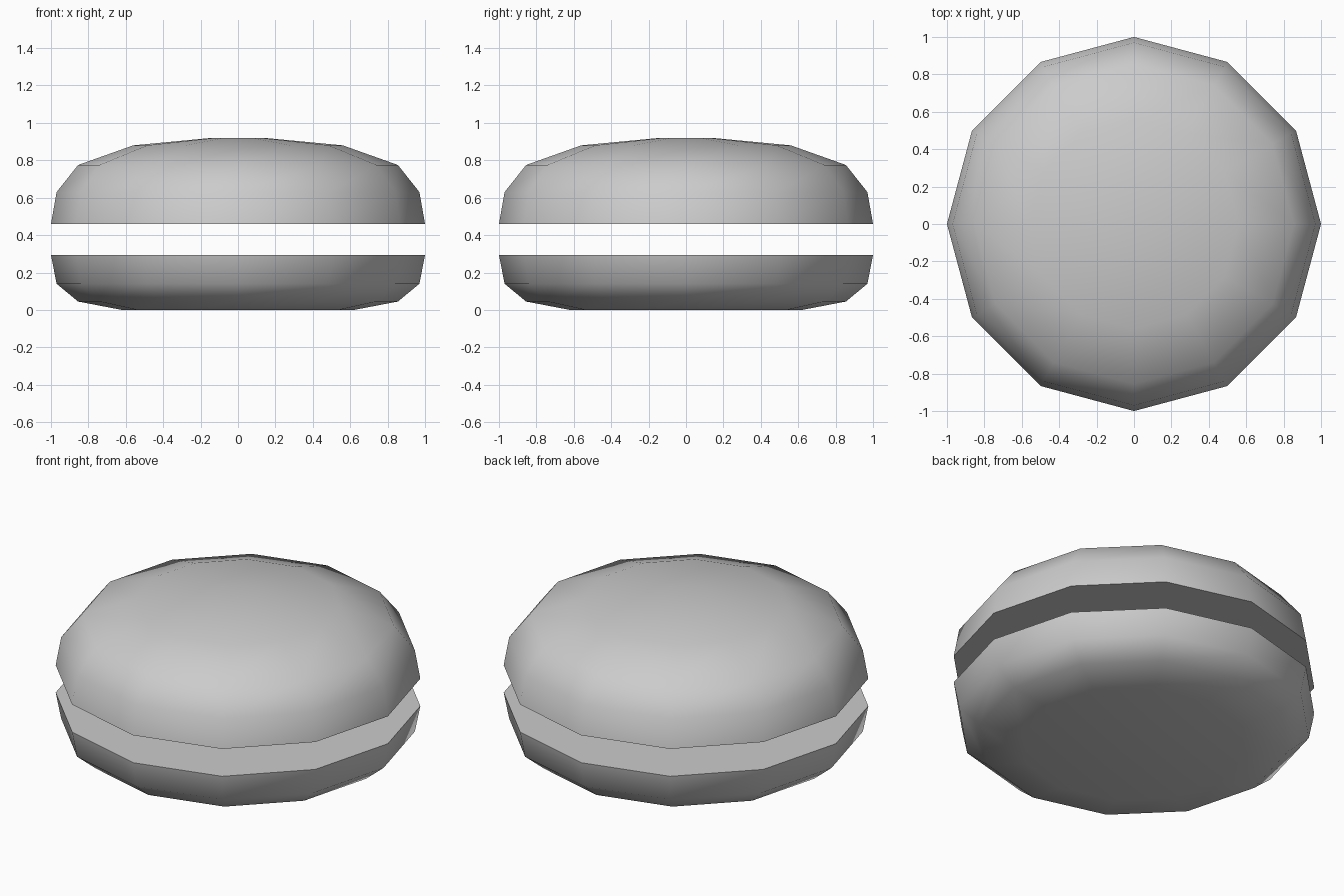
import bpy, bmesh
from math import cos, sin, pi, radians

if "Cube" in bpy.data.objects:
    bpy.data.objects.remove(bpy.data.objects["Cube"])

SIDES = 12


def lathe(name, profile):
    """Revolve (radius, z) points into a closed 12-sided solid with flat caps."""
    bm = bmesh.new()
    rings = [[bm.verts.new((r * cos(2 * pi * i / SIDES), r * sin(2 * pi * i / SIDES), z))
              for i in range(SIDES)] for r, z in profile]
    for low, high in zip(rings, rings[1:]):
        for i in range(SIDES):
            j = (i + 1) % SIDES
            bm.faces.new((low[i], low[j], high[j], high[i]))
    bm.faces.new(rings[0][::-1])
    bm.faces.new(rings[-1])
    bmesh.ops.recalc_face_normals(bm, faces=bm.faces)
    mesh = bpy.data.meshes.new(name)
    bm.to_mesh(mesh)
    bm.free()
    obj = bpy.data.objects.new(name, mesh)
    bpy.context.collection.objects.link(obj)
    # smooth crust, sharp cut rim
    bpy.ops.object.select_all(action='DESELECT')
    obj.select_set(True)
    bpy.context.view_layer.objects.active = obj
    bpy.ops.object.shade_smooth_by_angle(angle=radians(60))
    return obj


# Lower half of the bun: flat base, cut face on top
lathe("bottom_bun", [(0.62, 0.0), (0.855, 0.045), (0.97, 0.14), (1.0, 0.295)])

# Upper half of the bun: cut face below, domed crown
lathe("top_bun", [(1.0, 0.46), (0.97, 0.63), (0.855, 0.775), (0.56, 0.88), (0.14, 0.92)])
